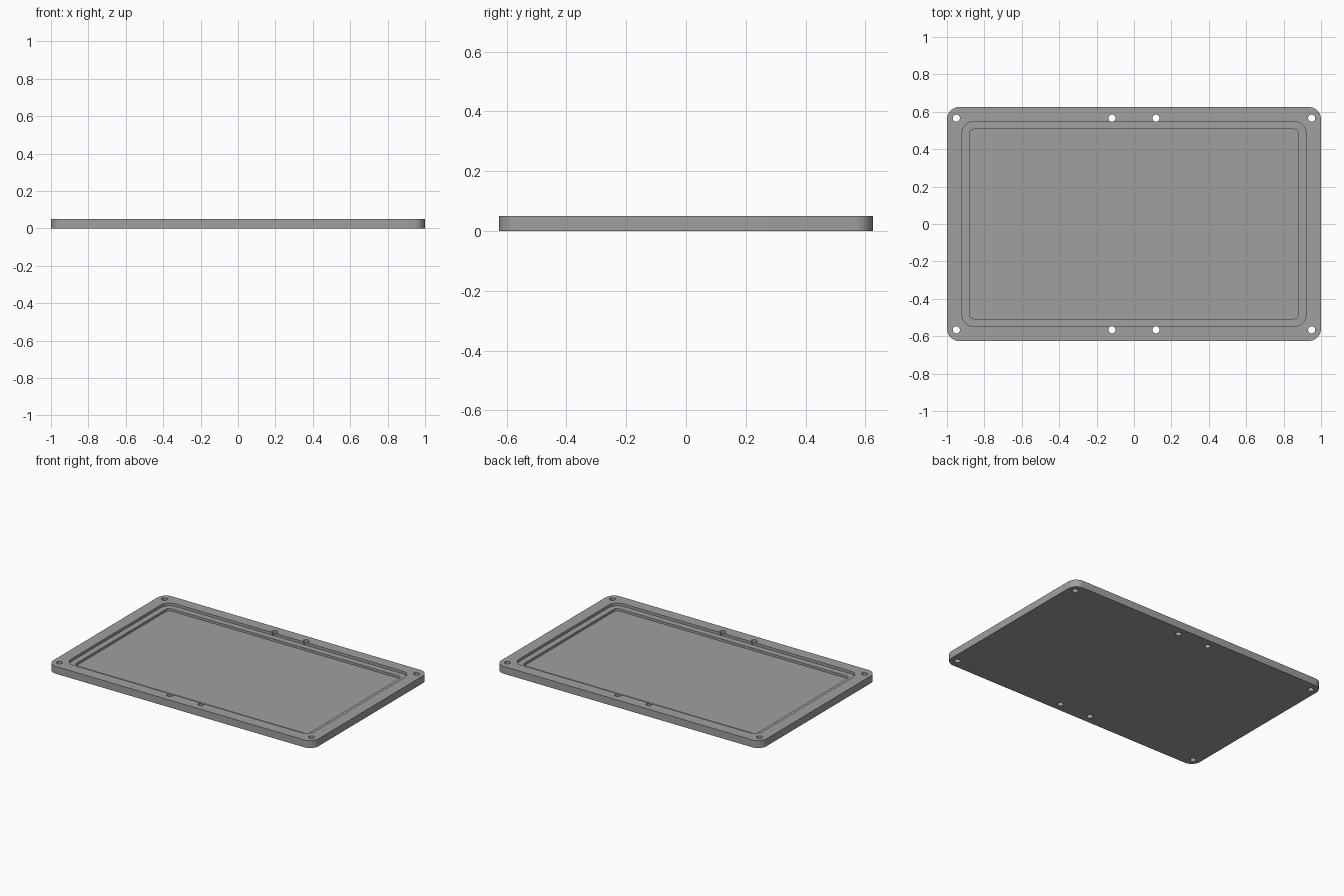
import bpy, bmesh, math

if "Cube" in bpy.data.objects:
    bpy.data.objects.remove(bpy.data.objects["Cube"])

W, D, H = 1.0, 0.625, 0.05          # half width, half depth, height
LEDGE_Z, FLOOR_Z = 0.032, 0.016     # stepped recess levels

grey = bpy.data.materials.new("plate grey")
grey.diffuse_color = (0.35, 0.35, 0.35, 1)
grey.use_nodes = True
grey.node_tree.nodes["Principled BSDF"].inputs["Base Color"].default_value = grey.diffuse_color


def rounded_rect(hx, hy, r, steps=10):
    """Outline of a rounded rectangle, counter-clockwise."""
    pts = []
    for i, (sx, sy) in enumerate([(1, 1), (-1, 1), (-1, -1), (1, -1)]):
        for k in range(steps + 1):
            a = math.pi / 2 * (i + k / steps)
            pts.append((sx * (hx - r) + r * math.cos(a),
                        sy * (hy - r) + r * math.sin(a)))
    return pts


def circle(cx, cy, r, n=24):
    return [(cx + r * math.cos(2 * math.pi * k / n),
             cy + r * math.sin(2 * math.pi * k / n)) for k in range(n)]


def prism(name, outlines, z0, z1):
    """Extrude one or more closed outlines from z0 to z1."""
    bm = bmesh.new()
    for pts in outlines:
        low = [bm.verts.new((x, y, z0)) for x, y in pts]
        high = [bm.verts.new((x, y, z1)) for x, y in pts]
        bm.faces.new(low[::-1])
        bm.faces.new(high)
        n = len(pts)
        for i in range(n):
            j = (i + 1) % n
            bm.faces.new((low[i], low[j], high[j], high[i]))
    me = bpy.data.meshes.new(name)
    bm.to_mesh(me)
    bm.free()
    me.materials.append(grey)
    ob = bpy.data.objects.new(name, me)
    bpy.context.collection.objects.link(ob)
    return ob


# Main plate
plate = prism("cover_plate", [rounded_rect(W, D, 0.065)], 0, H)

# Cutters: wide shallow recess, narrower deep recess, screw holes
holes = [circle(x, y, 0.019) for x in (-0.95, -0.118, 0.118, 0.95)
         for y in (-0.566, 0.566)]
cutters = [
    prism("ledge_cutter", [rounded_rect(0.92, 0.548, 0.065)], LEDGE_Z, H + 0.1),
    prism("floor_cutter", [rounded_rect(0.88, 0.507, 0.025)], FLOOR_Z, H + 0.1),
    prism("hole_cutter", holes, -0.1, H + 0.1),
]

bpy.context.view_layer.objects.active = plate
for c in cutters:
    mod = plate.modifiers.new(c.name, 'BOOLEAN')
    mod.operation = 'DIFFERENCE'
    mod.solver = 'EXACT'
    mod.object = c
    bpy.ops.object.modifier_apply(modifier=mod.name)
    bpy.data.objects.remove(c)

# Smooth the rounded corners and hole walls, keep the edges sharp
bpy.ops.object.select_all(action='DESELECT')
plate.select_set(True)
bpy.ops.object.shade_smooth_by_angle(angle=math.radians(30))
